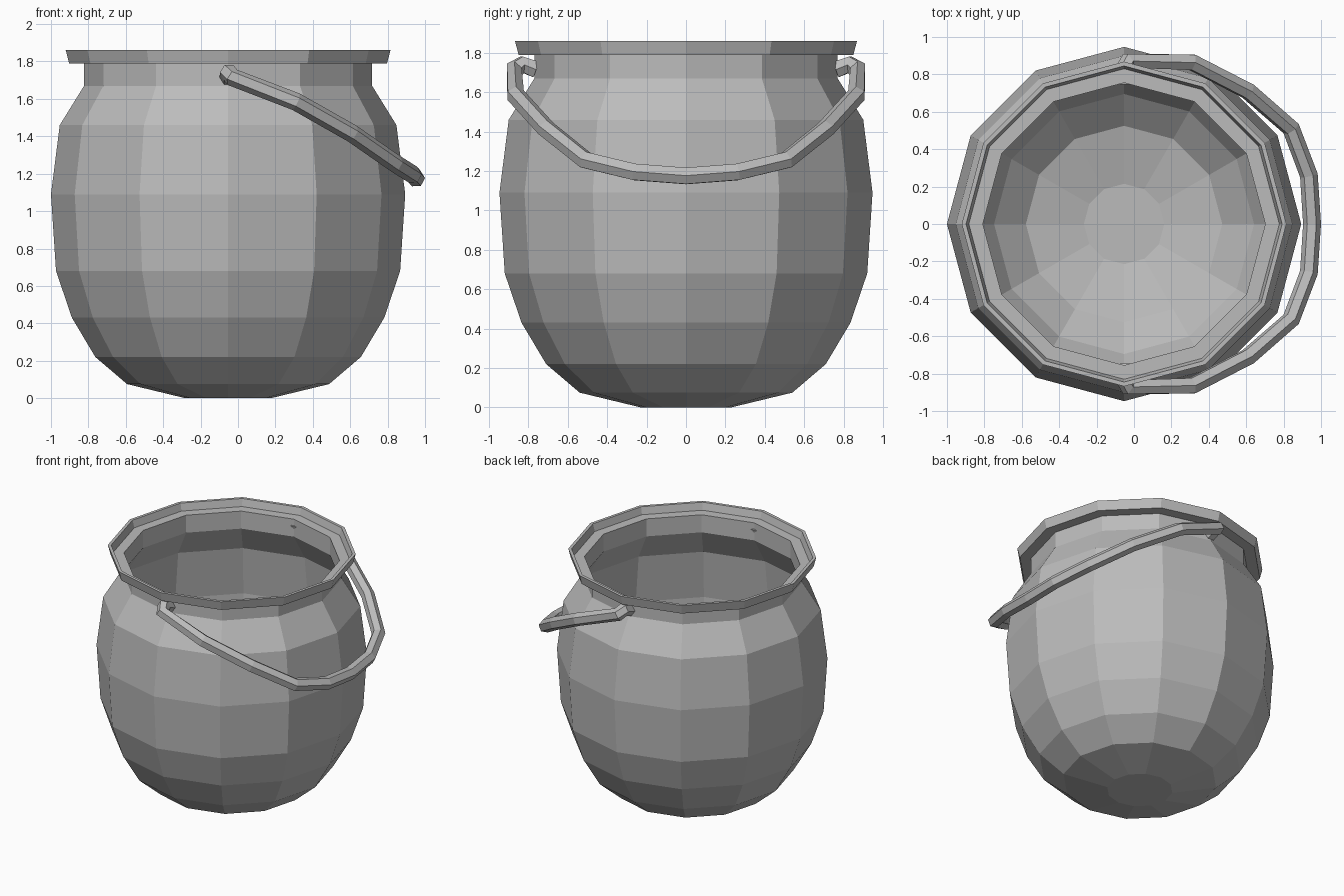
import bpy, bmesh, math

cube = bpy.data.objects.get("Cube")
if cube:
    bpy.data.objects.remove(cube)

SIDES = 12
AXIS_X = -0.053

iron = bpy.data.materials.new("grey_iron")
iron.use_nodes = True
GREY = (0.5, 0.5, 0.5, 1)
iron.diffuse_color = GREY
iron.node_tree.nodes["Principled BSDF"].inputs["Base Color"].default_value = GREY


def lathe(name, profile, closed=False):
    """Spin a (radius, height) profile into a flat-sided vessel part."""
    bm = bmesh.new()
    rings = []
    for r, z in profile:
        angles = [math.tau * i / SIDES for i in range(SIDES)]
        rings.append([bm.verts.new((r * math.cos(a), r * math.sin(a), z)) for a in angles])
    pairs = list(zip(rings, rings[1:]))
    if closed:
        pairs.append((rings[-1], rings[0]))
    for low, high in pairs:
        for i in range(SIDES):
            j = (i + 1) % SIDES
            bm.faces.new((low[i], low[j], high[j], high[i]))
    if not closed:
        bm.faces.new(rings[0][::-1])
        bm.faces.new(rings[-1])
    bmesh.ops.recalc_face_normals(bm, faces=bm.faces)
    mesh = bpy.data.meshes.new(name)
    bm.to_mesh(mesh)
    bm.free()
    mesh.materials.append(iron)
    obj = bpy.data.objects.new(name, mesh)
    obj.location.x = AXIS_X
    bpy.context.collection.objects.link(obj)
    return obj


# Pot body: outer wall up to the neck, then back down a thin inner wall
outer = [(0.23, 0), (0.54, 0.075), (0.71, 0.22), (0.835, 0.43), (0.92, 0.68),
         (0.947, 1.09), (0.90, 1.46), (0.77, 1.67), (0.77, 1.795)]
WALL = 0.015
inner = [(r - WALL, z + (WALL if z < 0.3 else 0)) for r, z in reversed(outer)]
lathe("pot_body", outer + inner)

# Flared rim with a raised lip around a flat ledge
lathe("pot_rim", [(0.755, 1.79), (0.85, 1.79), (0.868, 1.86), (0.845, 1.86),
                  (0.83, 1.805), (0.755, 1.805)], closed=True)

# Bail handle: one half of the path, mirrored front to back
half = [(-0.05, 0.76, 1.715), (-0.05, 0.83, 1.74), (-0.03, 0.872, 1.715),
        (0.31, 0.865, 1.585), (0.61, 0.71, 1.415), (0.84, 0.51, 1.255),
        (0.935, 0.26, 1.195)]
path = half + [(0.952, 0, 1.175)] + [(x, -y, z) for x, y, z in reversed(half)]
curve = bpy.data.curves.new("handle", "CURVE")
curve.dimensions = "3D"
curve.bevel_depth = 0.048
curve.bevel_resolution = 1
curve.use_fill_caps = True
spline = curve.splines.new("POLY")
spline.points.add(len(path) - 1)
for point, co in zip(spline.points, path):
    point.co = (*co, 1)
spline.use_smooth = False
curve.materials.append(iron)
handle = bpy.data.objects.new("handle", curve)
bpy.context.collection.objects.link(handle)

# Turn the handle into a flat-shaded mesh
bpy.ops.object.select_all(action="DESELECT")
handle.select_set(True)
bpy.context.view_layer.objects.active = handle
bpy.ops.object.convert(target="MESH")
bpy.ops.object.shade_flat()
